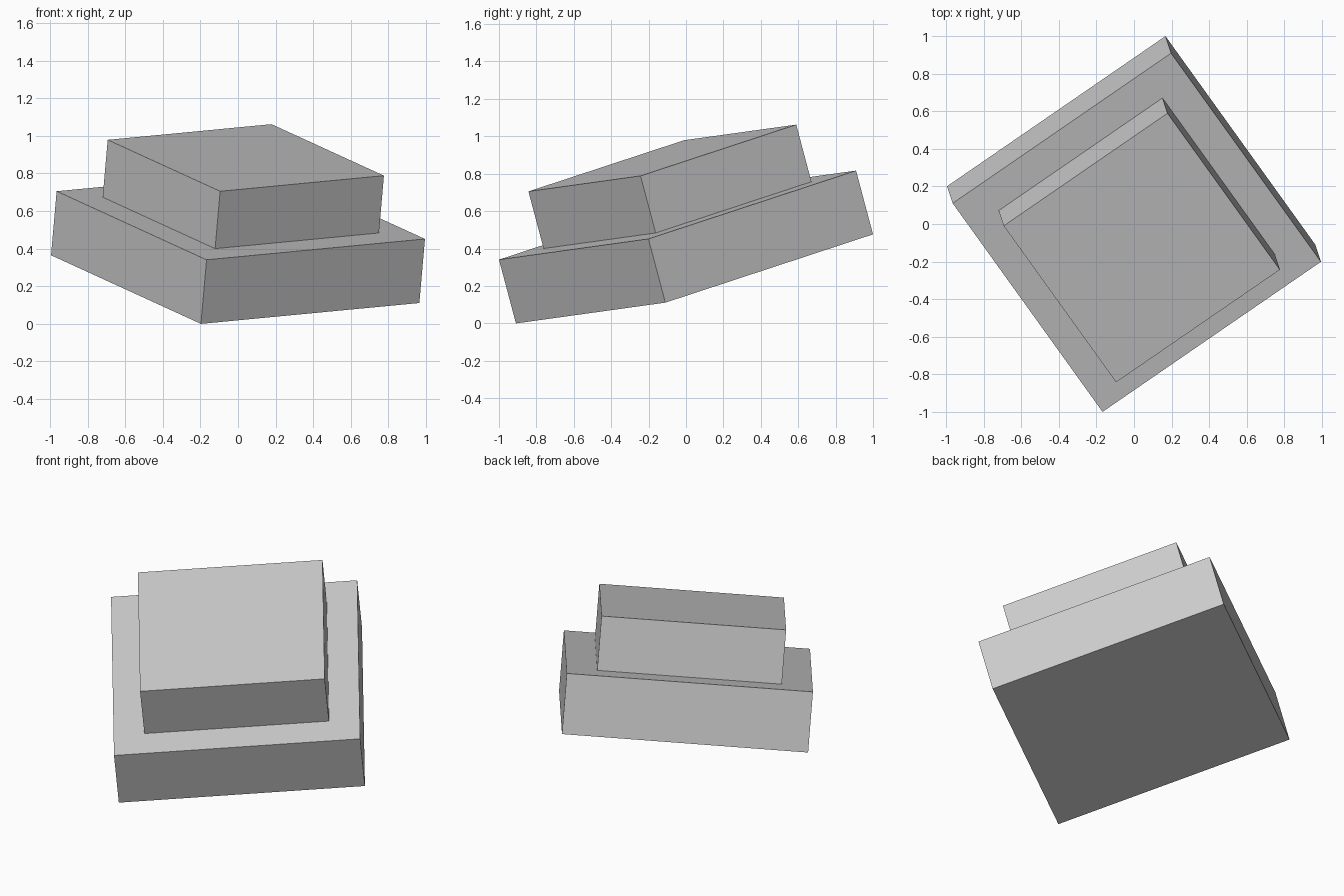
import bpy
from math import radians
from mathutils import Euler, Matrix, Vector

cube = bpy.data.objects.get("Cube")
if cube:
    bpy.data.objects.remove(cube, do_unlink=True)

# One plain grey for both blocks
grey = bpy.data.materials.new("plain_grey")
grey.use_nodes = True
colour = (0.6, 0.6, 0.6, 1)
grey.diffuse_color = colour
grey.node_tree.nodes["Principled BSDF"].inputs["Base Color"].default_value = colour

SIDE, BASE_H, TOP_H = 1.415, 0.354, 0.317
tilt = Euler((radians(15), radians(-4.5), radians(34.5))).to_matrix().to_4x4()
frame = Matrix.Translation((0, 0, 0.408)) @ tilt


def block(name, side, height, offset):
    """Square slab, raised by offset along the tilted axis."""
    bpy.ops.mesh.primitive_cube_add(size=1)
    ob = bpy.context.object
    ob.name = name
    size = Matrix.Diagonal(Vector((side, side, height, 1)))
    ob.matrix_world = frame @ Matrix.Translation((0, 0, offset)) @ size
    ob.data.materials.append(grey)


# Wide lower slab with a smaller slab centred on it
block("base_block", SIDE, BASE_H, 0)
block("upper_block", SIDE * 0.75, TOP_H, (BASE_H + TOP_H) / 2)
